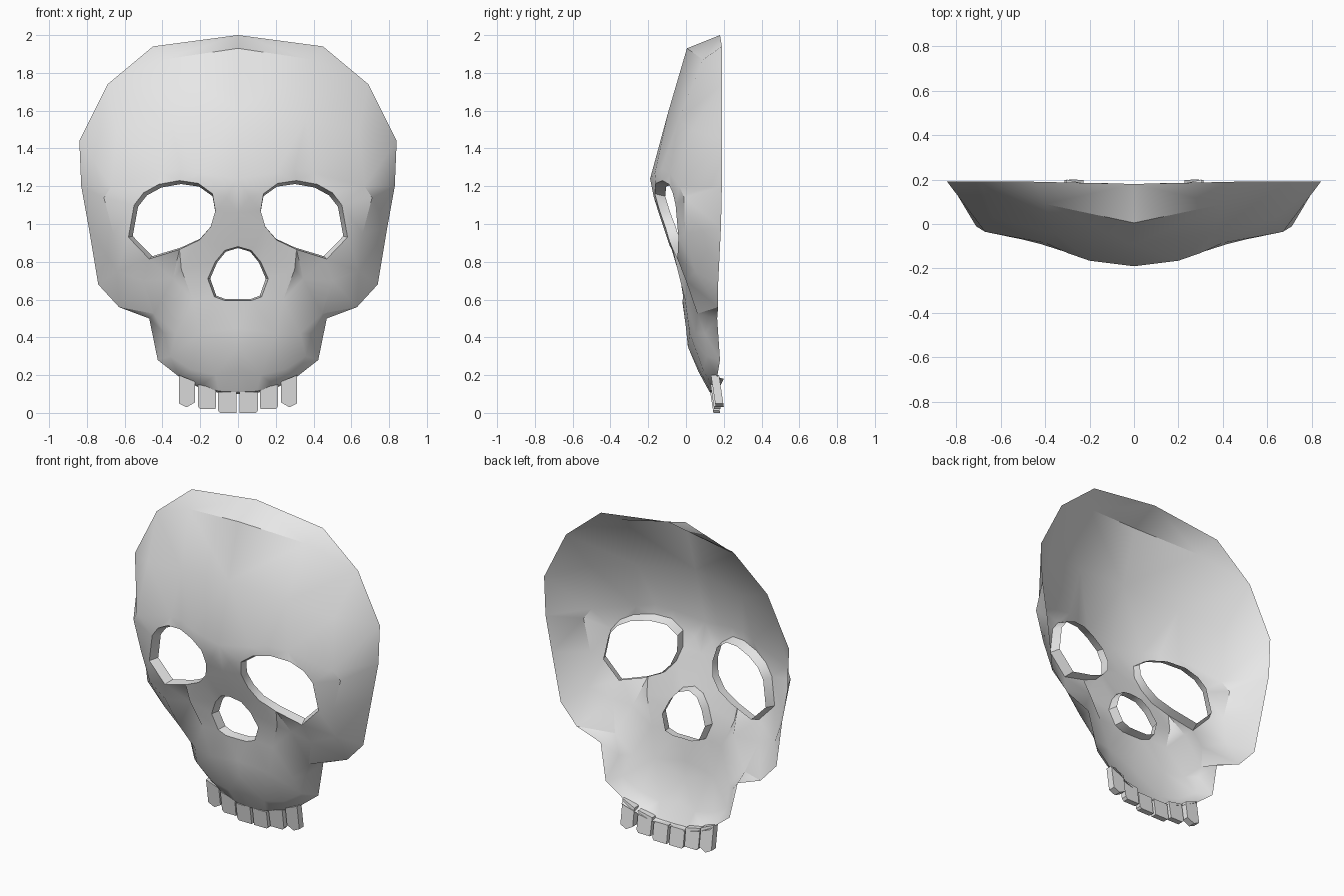
import bpy, bmesh, math
from mathutils import Vector
from mathutils.geometry import delaunay_2d_cdt

if "Cube" in bpy.data.objects:
    bpy.data.objects.remove(bpy.data.objects["Cube"])

bone = bpy.data.materials.new("bone_grey")
bone.diffuse_color = (0.8, 0.8, 0.8, 1)
bone.use_nodes = True
bone.node_tree.nodes["Principled BSDF"].inputs["Base Color"].default_value = bone.diffuse_color

# Half-face points are (x, z, depth y).
# Outer rim, from crown round the cheek and jaw to the chin
rim = [(0, 2.0, .18), (.45, 1.94, .19), (.69, 1.74, .19), (.84, 1.44, .19),
       (.83, 1.2, .19), (.79, .98, .185), (.74, .68, .17), (.63, .56, .17),
       (.47, .5, .165), (.425, .28, .18)]
# Lower jaw edge above the teeth
jaw = [(.31, .19, .165), (.2, .14, .14), (.1, .115, .13), (0, .11, .125)]
# Centre line and nose opening
chin = [(0, .22, .065), (0, .35, .01), (0, .45, 0)]
nose = [(0, .595, -.02), (.07, .595, -.018), (.125, .615, -.015), (.16, .71, -.03),
        (.12, .80, -.05), (.07, .86, -.07), (0, .88, -.085)]
bridge = [(0, 1.06, -.145), (0, 1.24, -.19), (0, 1.6, -.092), (0, 1.93, .005)]
# Eye socket loop
eye = [(.12, 1.07, -.14), (.145, .985, -.11), (.205, .915, -.09), (.31, .865, -.07),
       (.47, .815, -.045), (.58, .93, -.04), (.55, 1.1, -.055), (.5, 1.165, -.07),
       (.42, 1.21, -.09), (.31, 1.23, -.125), (.21, 1.215, -.16), (.135, 1.16, -.165)]
# Forehead, brow, temple, cheek and muzzle
inner = [(.4, 1.87, .09), (.2, 1.27, -.165), (.3, 1.29, -.13), (.4, 1.27, -.085),
         (.36, 1.55, -.04), (.64, 1.5, .03), (.67, 1.2, -.035), (.71, 1.14, -.01),
         (.66, .95, -.005), (.64, .75, .05), (.5, .7, .0), (.345, .71, .03),
         (.445, .525, .06), (.3, .76, -.045), (.24, .6, -.005), (.15, .9, -.085),
         (.06, 1.14, -.17), (.2, .42, .02), (.33, .42, .05), (.39, .42, .1),
         (.25, .23, .09), (.36, .3, .11), (.12, .2, .085)]


def inside(p, poly):
    hit = False
    for a, b in zip(poly, poly[1:] + poly[:1]):
        if (a[1] > p[1]) != (b[1] > p[1]):
            if p[0] < (b[0] - a[0]) * (p[1] - a[1]) / (b[1] - a[1]) + a[0]:
                hit = not hit
    return hit


def add_object(name, bm):
    me = bpy.data.meshes.new(name)
    bm.to_mesh(me)
    bm.free()
    me.materials.append(bone)
    ob = bpy.data.objects.new(name, me)
    bpy.context.collection.objects.link(ob)
    return ob


def mirror(ob):
    m = ob.modifiers.new("mirror", 'MIRROR')
    m.use_clip = True
    m.merge_threshold = 0.0005


def make_shell():
    outline = rim + jaw + chin + nose + bridge
    pts = outline + eye + inner
    n, e = len(outline), len(eye)
    edges = [(i, (i + 1) % n) for i in range(n)]
    edges += [(n + i, n + (i + 1) % e) for i in range(e)]
    # Creases: crown ridge, groove beside the muzzle, cheek underside
    idx = lambda p: pts.index(p)
    creases = [(bridge[3], inner[0]), (inner[0], rim[1]),
               (eye[3], inner[11]), (inner[11], inner[12]),
               (inner[12], rim[7]), (inner[12], rim[8])]
    edges += [(idx(a), idx(b)) for a, b in creases]
    res = delaunay_2d_cdt([Vector(p[:2]) for p in pts], edges, [], 0, 1e-5)
    bm = bmesh.new()
    verts = []
    for co, orig in zip(res[0], res[3]):
        y = pts[orig[0]][2] if orig else 0
        verts.append(bm.verts.new((co.x, y, co.y)))
    where = {o: v for v, orig in zip(verts, res[3]) for o in orig}
    for f in res[2]:
        c = sum((res[0][i] for i in f), Vector((0, 0))) / len(f)
        if inside(c, outline) and not inside(c, eye):
            bm.faces.new([verts[i] for i in f])

    # Backward flange along an opening
    def flange(loop, move, closed=False):
        front = [where[idx(p)] for p in loop]
        back = [bm.verts.new(move(v.co)) for v in front]
        for i in range(len(loop) if closed else len(loop) - 1):
            j = (i + 1) % len(loop)
            bm.faces.new([front[i], front[j], back[j], back[i]])

    flange(eye, lambda c: (.13 + (c.x - .13) * .95, c.y + .055,
                           1.0 + (c.z - 1.0) * .92), True)
    flange(nose, lambda c: (c.x * .92, c.y + .055, .73 + (c.z - .73) * .95))
    flange(jaw, lambda c: (c.x * .98, c.y + .035, c.z - .01))
    loose = [v for v in bm.verts if not v.link_faces]
    bmesh.ops.delete(bm, geom=loose, context='VERTS')
    ob = add_object("skull_mask", bm)
    bpy.context.view_layer.objects.active = ob
    ob.select_set(True)
    bpy.ops.object.shade_smooth_by_angle(angle=math.radians(38))
    ob.select_set(False)
    mirror(ob)


# Tooth: front profile extruded back, leaning towards its tip
def make_tooth(name, profile, y0, y1):
    bm = bmesh.new()
    lean = lambda z: -.15 * z
    front = [bm.verts.new((x, y0 + lean(z), z)) for x, z in profile]
    back = [bm.verts.new((x, y1 + lean(z), z)) for x, z in profile]
    bm.faces.new(front)
    bm.faces.new(back[::-1])
    for i in range(len(front)):
        j = (i + 1) % len(front)
        bm.faces.new([front[j], front[i], back[i], back[j]])
    bmesh.ops.recalc_face_normals(bm, faces=bm.faces)
    mirror(add_object(name, bm))


make_shell()
make_tooth("front_teeth", [(.008, 0), (.095, 0), (.105, .012), (.105, .11), (.008, .11)],
           .145, .18)
make_tooth("side_teeth", [(.118, .02), (.2, .02), (.212, .035), (.212, .15), (.115, .13)],
           .152, .187)
make_tooth("corner_teeth", [(.228, .055), (.272, .03), (.312, .05), (.312, .2), (.228, .165)],
           .162, .205)
